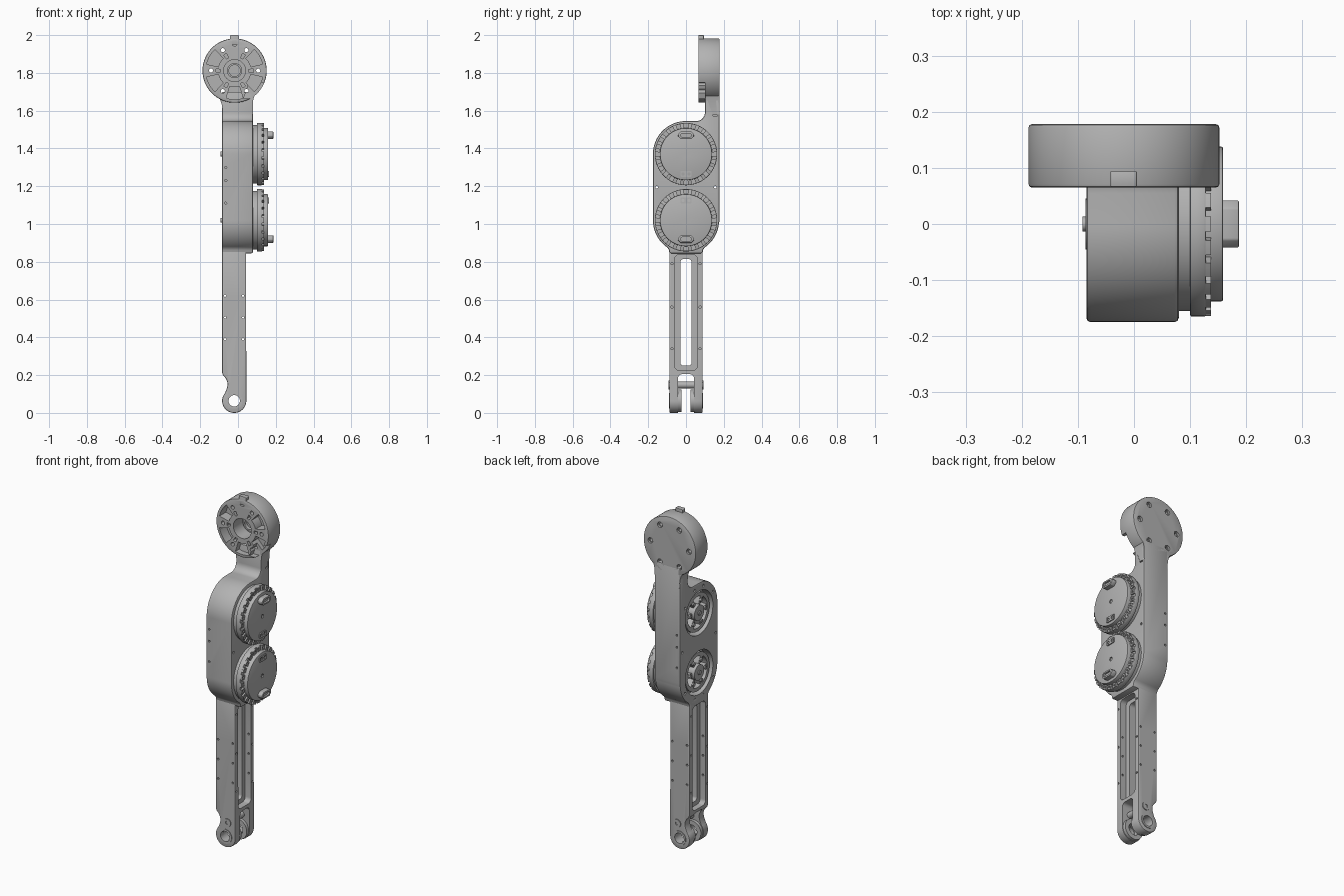
import bpy, bmesh
from math import sin, cos, radians, pi

cube = bpy.data.objects.get("Cube")
if cube:
    bpy.data.objects.remove(cube, do_unlink=True)

grey = bpy.data.materials.new("machined grey")
grey.use_nodes = True
GREY = (0.45, 0.45, 0.45, 1)
grey.diffuse_color = GREY
grey.node_tree.nodes["Principled BSDF"].inputs["Base Color"].default_value = GREY


# ---- outline helpers (2D points) ----
def arc(cu, cv, r, a0, a1, n=24):
    return [(cu + r * cos(radians(a0 + (a1 - a0) * i / n)),
             cv + r * sin(radians(a0 + (a1 - a0) * i / n))) for i in range(n + 1)]


def circle(cu, cv, r, n=32):
    return arc(cu, cv, r, 0, 360, n)[:-1]


def rounded(u0, v0, u1, v1, r, n=5):
    return (arc(u1 - r, v1 - r, r, 0, 90, n) + arc(u0 + r, v1 - r, r, 90, 180, n)
            + arc(u0 + r, v0 + r, r, 180, 270, n) + arc(u1 - r, v0 + r, r, 270, 360, n))


def sector(cu, cv, r0, r1, mid, half, n=8):
    return arc(cu, cv, r1, mid - half, mid + half, n) + arc(cu, cv, r0, mid + half, mid - half, n)


# ---- solid helpers: sweep an outline along X (outline is y,z) or Y (outline is x,z) ----
def place(axis, u, v, w):
    return (w, u, v) if axis == "X" else (u, w, v)


def prism(bm, axis, pts, a, b):
    lo = [bm.verts.new(place(axis, u, v, a)) for u, v in pts]
    hi = [bm.verts.new(place(axis, u, v, b)) for u, v in pts]
    n = len(pts)
    faces = [bm.faces.new(lo), bm.faces.new(hi[::-1])]
    faces += [bm.faces.new((lo[i], hi[i], hi[(i + 1) % n], lo[(i + 1) % n])) for i in range(n)]
    bmesh.ops.recalc_face_normals(bm, faces=faces)


def tube(bm, axis, cu, cv, r0, r1, a, b, n=48):
    loops = [[bm.verts.new(place(axis, u, v, w)) for u, v in circle(cu, cv, r, n)]
             for r, w in ((r0, a), (r1, a), (r1, b), (r0, b))]
    faces = []
    for k in range(4):
        p, q = loops[k], loops[(k + 1) % 4]
        faces += [bm.faces.new((p[i], q[i], q[(i + 1) % n], p[(i + 1) % n])) for i in range(n)]
    bmesh.ops.recalc_face_normals(bm, faces=faces)


def make(name, shapes, bevel=0, cuts=()):
    """shapes: list of (axis, outline, start, end); cuts: groups of such lists."""
    def solid(label, items):
        bm = bmesh.new()
        for it in items:
            (tube if len(it) > 4 else prism)(bm, *it)
        me = bpy.data.meshes.new(label)
        bm.to_mesh(me)
        bm.free()
        ob = bpy.data.objects.new(label, me)
        bpy.context.collection.objects.link(ob)
        return ob

    ob = solid(name, shapes)
    ob.data.materials.append(grey)
    bpy.ops.object.select_all(action="DESELECT")
    ob.select_set(True)
    bpy.context.view_layer.objects.active = ob
    if bevel:
        m = ob.modifiers.new("edge", "BEVEL")
        m.width, m.segments, m.limit_method, m.angle_limit = bevel, 2, "ANGLE", radians(40)
        bpy.ops.object.modifier_apply(modifier=m.name)
    for group in cuts:
        cutter = solid("cutter", group)
        cutter.hide_render = True
        m = ob.modifiers.new("cut", "BOOLEAN")
        m.operation, m.solver, m.object = "DIFFERENCE", "EXACT", cutter
        bpy.ops.object.modifier_apply(modifier=m.name)
        bpy.data.objects.remove(cutter, do_unlink=True)
    bpy.ops.object.shade_smooth_by_angle(angle=radians(30))
    return ob


UP, LOW, R = 1.37, 1.02, 0.175
X0, X1, BACK = -0.085, 0.08, 0.178

# ---- main housing with the neck rising from its back ----
profile = (arc(0, LOW, R, 180, 236, 16) + [(-0.09, 0.862), (-0.088, 0.845), (0.088, 0.845), (0.09, 0.862)]
           + arc(0, LOW, R, 304, 355, 16) + [(BACK, LOW), (BACK, 1.7), (0.1, 1.7)]
           + arc(0.055, 1.59, 0.045, 0, -90, 8) + arc(0, UP, R, 90, 180, 24))
rotor_wells = [("X", circle(0, z, 0.128, 64), -0.2, -0.035) for z in (UP, LOW)]
through = [("X", circle(y, 1.195, 0.007, 12), -0.2, 0.2) for y in (-0.155, 0.155)]
rim_holes = [("X", circle(0.15 * cos(radians(a)), z + 0.15 * sin(radians(a)), 0.008, 12), -0.2, -0.06)
             for z, s in ((UP, 1), (LOW, -1)) for a in (30 * s, 75 * s, 105 * s, 150 * s)]
side_holes = [("Y", circle(-0.065, z, 0.006, 10), y, y + 0.06)
              for z in (1.3, 1.23, 1.11) for y in (-0.22, 0.16)]
neck_channel = [("X", [(0.112, 1.66), (0.14, 1.69), (0.155, 1.69), (0.165, 1.57), (0.145, 1.57)], 0.04, 0.2)]
make("housing", [("X", profile, X0, X1)], 0.008,
     [rotor_wells, through + rim_holes, side_holes, neck_channel])

# ---- flared joint between neck and head ----
flare = [(X0 + 0.005, 1.58), (X0, 1.63), (-0.093, 1.655), (-0.115, 1.69),
         (0.09, 1.69), (X1, 1.655), (X1 - 0.002, 1.58)]
make("neck_flare", [("Y", flare, 0.102, BACK - 0.001)])

# ---- round head ----
HX, HZ = -0.018, 1.812


def around(r, a):
    return HX + r * cos(radians(a)), HZ + r * sin(radians(a))


sixths = range(0, 360, 60)
pockets = [("Y", sector(HX, HZ, 0.088, 0.152, a, 17), 0, 0.125) for a in (30, 150, 210, 270, 330)]
bolt_holes = [("Y", circle(*around(0.125, a), 0.011, 16), 0, 0.3) for a in sixths]
sinks = [("Y", circle(*around(0.125, a), 0.016, 16), 0.166, 0.3) for a in sixths]
slits = [("Y", sector(HX, HZ, 0.075, 0.1, a, 5, 3), 0, 0.085) for a in sixths]
bore = [("Y", circle(HX, HZ, 0.058, 48), 0, 0.15), ("Y", circle(*around(0.145, 90), 0.015, 16), 0, 0.1)]
cable_gap = [("Y", [(0.03, 1.665), (0.2, 1.665), (0.2, 1.75), (0.06, 1.75)], 0, 0.1)]
make("head", [("Y", circle(HX, HZ, 0.17, 96), 0.065, BACK)], 0.006,
     [pockets + bore, slits, bolt_holes, sinks, cable_gap])
make("head_inner_ring", [("Y", HX, HZ, 0.03, 0.04, 0.13, 0.155)])
make("head_tab", [("Y", rounded(-0.042, 1.95, 0.005, 2.0, 0.004), 0.066, 0.094)], 0.002)

# ---- lower leg: slotted beam ending in a fork ----
EX, EZ, LX = -0.02, 0.064, 0.043
outline = (arc(EX, EZ, 0.064, 140, 360, 36) + [(LX, 0.88), (X0, 0.88), (X0, 0.215), (-0.08, 0.2),
           (-0.064, 0.182), (-0.057, 0.165), (-0.055, 0.15), (-0.059, 0.13)])
slot = [("X", rounded(-0.03, 0.25, 0.03, 0.815, 0.018), -0.2, 0.2)]
recess = [("X", rounded(-0.06, 0.225, 0.06, 0.838, 0.025), a, b) for a, b in ((0.005, 0.2), (-0.2, -0.05))]
fork_gap = [("X", rounded(-0.042, -0.1, 0.042, 0.205, 0.02), -0.2, 0.2)]
eye = [("Y", circle(EX, EZ, 0.034, 32), -0.2, 0.2)]
rail_holes = [("Y", circle(x, z, 0.006, 10), -0.2, 0.2) for x in (-0.068, 0.027) for z in (0.39, 0.505, 0.62)]
edge_holes = [("X", circle(y, z, 0.006, 10), a, a + 0.08)
              for y in (-0.075, 0.075) for z in (0.34, 0.56, 0.79) for a in (-0.15, 0.033)]
make("lower_leg", [("Y", outline, -0.088, 0.088)], 0.006, [recess, slot, fork_gap, eye, rail_holes, edge_holes])

# ---- fork bosses, bushings and cross bolt ----
for side, s in (("front", -1), ("back", 1)):
    make(side + "_fork_boss", [("Y", EX, EZ, 0.034, 0.06, s * 0.024, s * 0.045)])
    make(side + "_bushing", [("Y", EX, EZ, 0.03, 0.042, s * 0.06, s * 0.091)])
    make(side + "_bolt_head", [("Y", -0.006, 0.148, 0.01, 0.023, s * 0.085, s * 0.093, 24)])
make("cross_bolt", [("Y", circle(-0.006, 0.148, 0.018, 24), -0.088, 0.088)])

# ---- two motors on the left side, mirrored vertically ----
for name, z, s in (("upper", UP, 1), ("lower", LOW, -1)):
    make(name + "_motor_base", [("X", circle(0, z, 0.155, 96), 0.07, 0.102)])
    make(name + "_motor_ring", [("X", circle(0, z, 0.165, 96), 0.1, 0.128)], 0.003)
    step = 360 / 24
    lugs = [("X", sector(0, z, 0.13, 0.164, k * step, 4.8, 3), 0.12, 0.137) for k in range(24)]
    studs = [[("X", circle(0.15 * cos(radians(k * step)), z + 0.15 * sin(radians(k * step)), 0.006, 6),
               0.131, 0.2) for k in range(24)]]
    make(name + "_motor_lugs", lugs, 0, studs)
    make(name + "_motor_cap", [("X", circle(0, z, 0.138, 96), 0.1, 0.159)], 0.004,
         [[("X", circle(0, z, 0.012, 6), 0.152, 0.2)]])
    c, d = z + s * 0.1, z - s * 0.105
    make(name + "_power_socket", [("X", rounded(-0.042, c - 0.02, 0.042, c + 0.02, 0.014, 1), 0.15, 0.187)],
         0.003, [[("X", rounded(-0.026, c - 0.01, 0.026, c + 0.01, 0.005), 0.176, 0.2)]])
    make(name + "_signal_socket", [("X", rounded(-0.03, d - 0.016, 0.03, d + 0.016, 0.006), 0.15, 0.165)],
         0, [[("X", circle(y, d, 0.009, 12), 0.158, 0.2) for y in (-0.016, 0.016)]])

    # spoked output rotor in the opposite well
    make(name + "_rotor_rim", [("X", 0, z, 0.092, 0.112, -0.074, -0.03)])
    make(name + "_rotor_spokes", [("X", sector(0, z, 0.03, 0.097, a, 9, 3), -0.07, -0.03) for a in sixths])
    make(name + "_rotor_hub", [("X", circle(0, z, 0.045), -0.086, -0.03), ("X", circle(0, z, 0.013), -0.092, -0.08)])
    make(name + "_rotor_screws", [("X", circle(0.07 * cos(radians(a)), z + 0.07 * sin(radians(a)), 0.01, 12),
                                   -0.08, -0.06) for a in sixths])
